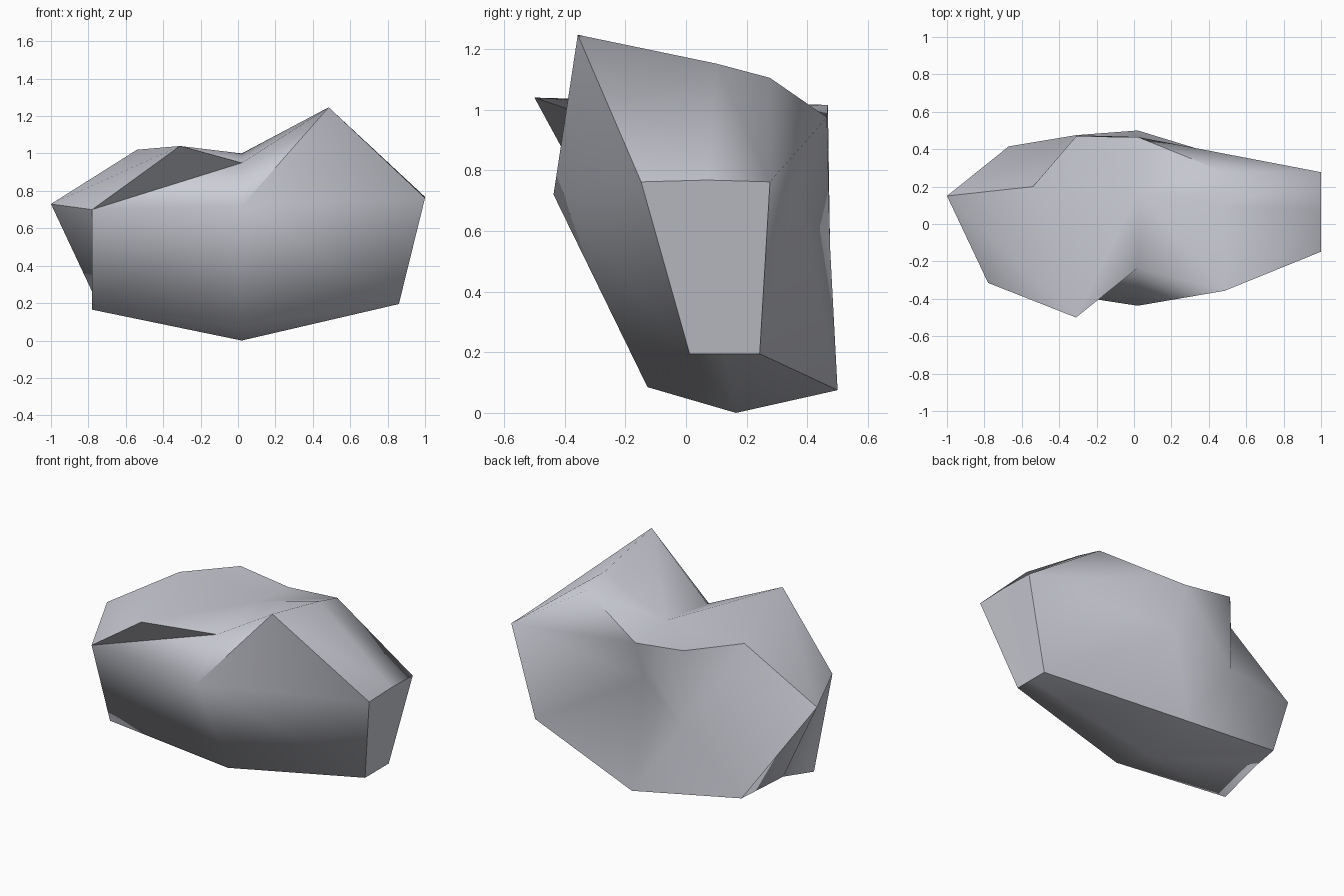
import bpy, bmesh, math

if "Cube" in bpy.data.objects:
    bpy.data.objects.remove(bpy.data.objects["Cube"])

# Rock: a cube cut into a 3 x 3 x 3 lattice whose points are pulled into a boulder.
# Keyed by (column x, row z); each holds the front, middle and back point.
SHAPE = {
    (-1, 1): [(-.31, -.5, 1.04), (-.54, .2, 1.02), (-.31, .468, 1.016)],
    (-1, 0): [(-.78, -.315, .70), (-1, .15, .73), (-.31, .475, .55)],
    (-1, -1): [(-.78, -.135, .165), (-.77, .15, .24), (-.67, .415, .18)],
    (0, 1): [(.02, -.235, .95), (.02, .17, 1.0), (.02, .465, .975)],
    (0, 0): [(.02, -.437, .72), None, (.02, .375, .72)],
    (0, -1): [(.02, -.127, .085), (.02, .165, 0), (.02, .5, .075)],
    (1, 1): [(.485, -.357, 1.247), (.485, .1, 1.152), (.485, .277, 1.105)],
    (1, 0): [(1, -.148, .762), (1, .07, .768), (1, .277, .762)],
    (1, -1): [(.86, .012, .195), (.86, .125, .195), (.86, .243, .195)],
}

bm = bmesh.new()
bmesh.ops.create_cube(bm, size=2)
bmesh.ops.subdivide_edges(bm, edges=bm.edges[:], cuts=1, use_grid_fill=True)
lattice = {tuple(round(c) for c in v.co): v for v in bm.verts}

# Fold lines across the bent quads
FOLDS = [
    # top: all meet in the middle
    ((-1, -1, 1), (0, 0, 1)), ((1, 1, 1), (0, 0, 1)),
    ((1, -1, 1), (0, 0, 1)), ((-1, 1, 1), (0, 0, 1)),
    # back
    ((0, 1, 1), (1, 1, 0)), ((0, 1, 1), (-1, 1, 0)),
    ((-1, 1, 0), (0, 1, -1)), ((0, 1, 0), (1, 1, -1)),
    # front
    ((1, -1, 1), (0, -1, 0)), ((0, -1, 1), (-1, -1, 0)),
    ((0, -1, 0), (-1, -1, -1)), ((0, -1, 0), (1, -1, -1)),
    # left side
    ((-1, -1, 0), (-1, 0, -1)), ((-1, -1, 1), (-1, 0, 0)),
    ((-1, 0, 1), (-1, 1, 0)), ((-1, 0, 0), (-1, 1, -1)),
    # underside: all meet in the middle
    ((-1, -1, -1), (0, 0, -1)), ((-1, 1, -1), (0, 0, -1)),
    ((1, -1, -1), (0, 0, -1)), ((1, 1, -1), (0, 0, -1)),
]
for a, b in FOLDS:
    va, vb = lattice[a], lattice[b]
    shared = [f for f in va.link_faces if f in vb.link_faces[:]]
    if shared:
        bmesh.utils.face_split(shared[0], va, vb)

for (x, y, z), v in lattice.items():
    v.co = SHAPE[x, z][y + 1]

bmesh.ops.recalc_face_normals(bm, faces=bm.faces[:])
mesh = bpy.data.meshes.new("rock")
bm.to_mesh(mesh)
bm.free()

rock = bpy.data.objects.new("rock", mesh)
bpy.context.collection.objects.link(rock)

# Stone grey
stone = bpy.data.materials.new("stone grey")
stone.diffuse_color = (.6, .61, .67, 1)
stone.use_nodes = True
stone.node_tree.nodes["Principled BSDF"].inputs["Base Color"].default_value = stone.diffuse_color
mesh.materials.append(stone)

# Soft faces with sharp ridges
bpy.context.view_layer.objects.active = rock
rock.select_set(True)
bpy.ops.object.shade_smooth_by_angle(angle=math.radians(60))
